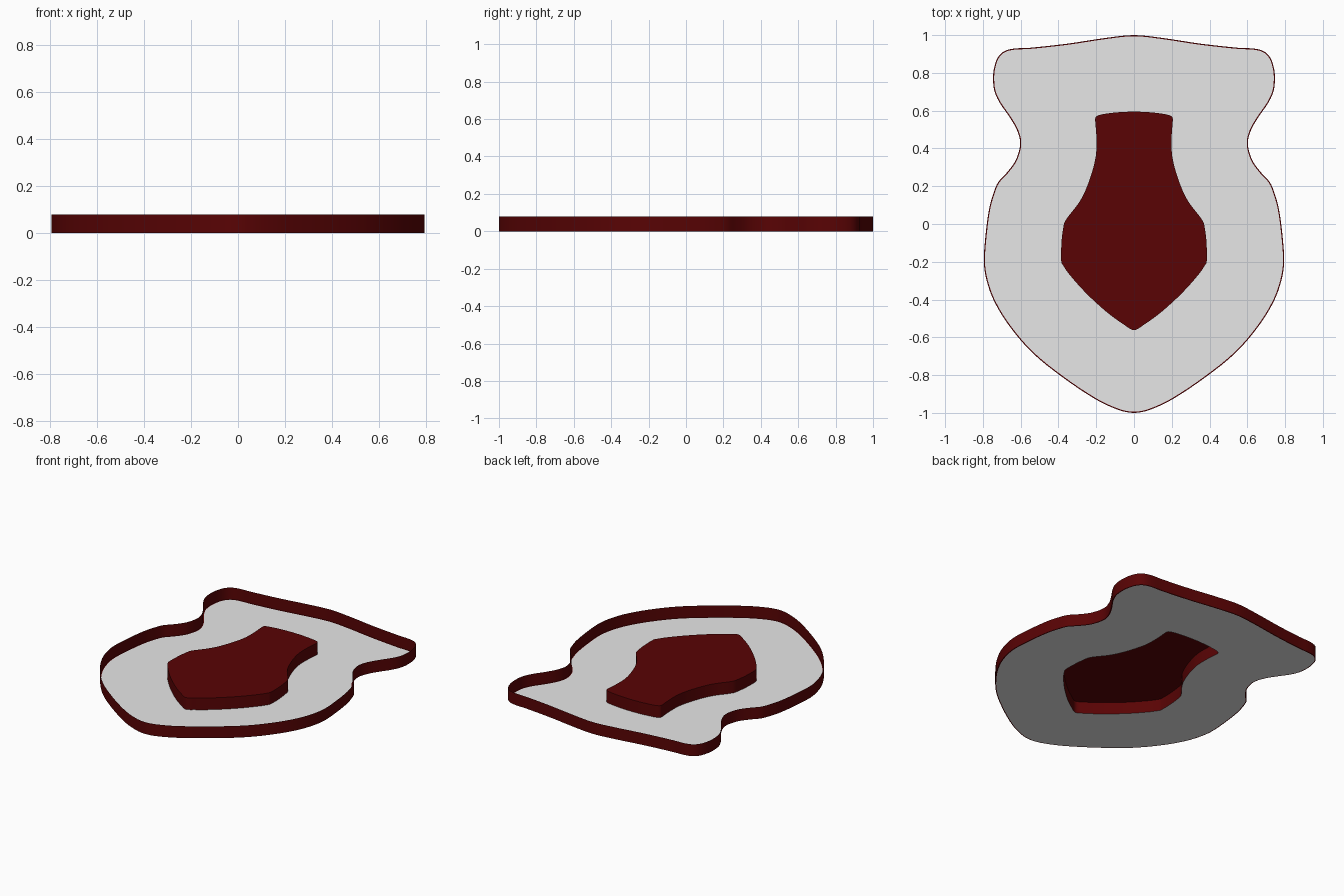
import bpy, bmesh
from mathutils import Vector

if "Cube" in bpy.data.objects:
    bpy.data.objects.remove(bpy.data.objects["Cube"])

HEIGHT = 0.08
LIP = 0.006

# Right half outlines, top centre to bottom centre
OUTER = [(0, 1.0), (0.15, 0.985), (0.35, 0.955), (0.55, 0.933), (0.64, 0.928), (0.69, 0.913),
         (0.722, 0.88), (0.742, 0.82), (0.746, 0.76), (0.738, 0.70), (0.71, 0.64),
         (0.665, 0.575), (0.628, 0.515), (0.608, 0.465), (0.603, 0.43), (0.608, 0.39),
         (0.63, 0.33), (0.675, 0.27), (0.72, 0.22), (0.745, 0.16), (0.767, 0.08),
         (0.785, -0.05), (0.795, -0.2), (0.78, -0.3), (0.74, -0.41), (0.66, -0.54),
         (0.54, -0.68), (0.38, -0.81), (0.2, -0.93), (0.08, -0.985), (0, -1.0)]
INNER = [(0, 0.595), (0.1, 0.59), (0.18, 0.578), (0.203, 0.565), (0.205, 0.54), (0.2, 0.48),
         (0.2, 0.38), (0.215, 0.3), (0.25, 0.195), (0.29, 0.115), (0.365, 0.015),
         (0.376, -0.03), (0.384, -0.1), (0.385, -0.2), (0.375, -0.22), (0.34, -0.27),
         (0.25, -0.37), (0.14, -0.47), (0.05, -0.535), (0, -0.562)]


def material(name, rgb):
    m = bpy.data.materials.new(name)
    m.diffuse_color = (*rgb, 1)
    m.use_nodes = True
    m.node_tree.nodes["Principled BSDF"].inputs["Base Color"].default_value = m.diffuse_color
    return m


def outline(half, steps=4):
    """Mirror a half profile and smooth it into a closed loop."""
    p = [Vector(c) for c in half]
    p += [Vector((-c[0], c[1])) for c in half[-2:0:-1]]
    n, out = len(p), []
    for i in range(n):
        a, b, c, d = p[i - 1], p[i], p[(i + 1) % n], p[(i + 2) % n]
        # tangents scaled to the uneven point spacing
        l0, l1, l2 = (b - a).length, (c - b).length, (d - c).length
        m1 = (c - a) / (l0 + l1) * l1
        m2 = (d - b) / (l1 + l2) * l1
        for k in range(steps):
            t = k / steps
            out.append(b * (2*t**3 - 3*t**2 + 1) + m1 * (t**3 - 2*t**2 + t)
                       + c * (3*t**2 - 2*t**3) + m2 * (t**3 - t**2))
    return out[::-1]  # counter-clockwise


def inset(pts, d):
    """Move a counter-clockwise loop inwards."""
    out = []
    for i, p in enumerate(pts):
        t = (pts[(i + 1) % len(pts)] - pts[i - 1]).normalized()
        out.append(p + Vector((-t.y, t.x)) * d)
    return out


def ring(bm, pts, z):
    return [bm.verts.new((v.x, v.y, z)) for v in pts]


def bridge(bm, low, high):
    n = len(low)
    for i in range(n):
        j = (i + 1) % n
        bm.faces.new((low[i], low[j], high[j], high[i]))


def finish(bm, name, mat):
    me = bpy.data.meshes.new(name)
    bm.to_mesh(me)
    bm.free()
    me.materials.append(mat)
    ob = bpy.data.objects.new(name, me)
    bpy.context.collection.objects.link(ob)
    bpy.ops.object.select_all(action='DESELECT')
    ob.select_set(True)
    bpy.context.view_layer.objects.active = ob
    bpy.ops.object.shade_smooth_by_angle(angle=0.6)


red = material("dark red", (0.1, 0.001, 0.0013))
grey = material("light grey", (0.8, 0.8, 0.8))
outer, inner = outline(OUTER), outline(INNER)
edge = inset(outer, LIP)

# Grey floor with an opening under the raised centre
bm = bmesh.new()
for loop in (edge, inner):
    vs = ring(bm, loop, 0)
    for i in range(len(vs)):
        bm.edges.new((vs[i - 1], vs[i]))
bmesh.ops.triangle_fill(bm, use_beauty=True, edges=bm.edges[:], normal=(0, 0, 1))
for f in bm.faces:
    f.normal_update()
    if f.normal.z < 0:
        f.normal_flip()
finish(bm, "shield_floor", grey)

# Thin upright rim with a narrow lip at its foot
bm = bmesh.new()
foot = ring(bm, outer, 0)
bridge(bm, foot, ring(bm, outer, HEIGHT))
bridge(bm, foot, ring(bm, edge, 0))
finish(bm, "shield_rim", red)

# Raised centre plate, hollow underneath
bm = bmesh.new()
top = ring(bm, inner, HEIGHT)
bridge(bm, ring(bm, inner, 0), top)
cap = bm.faces.new(top)
bmesh.ops.triangulate(bm, faces=[cap])
finish(bm, "raised_centre", red)
